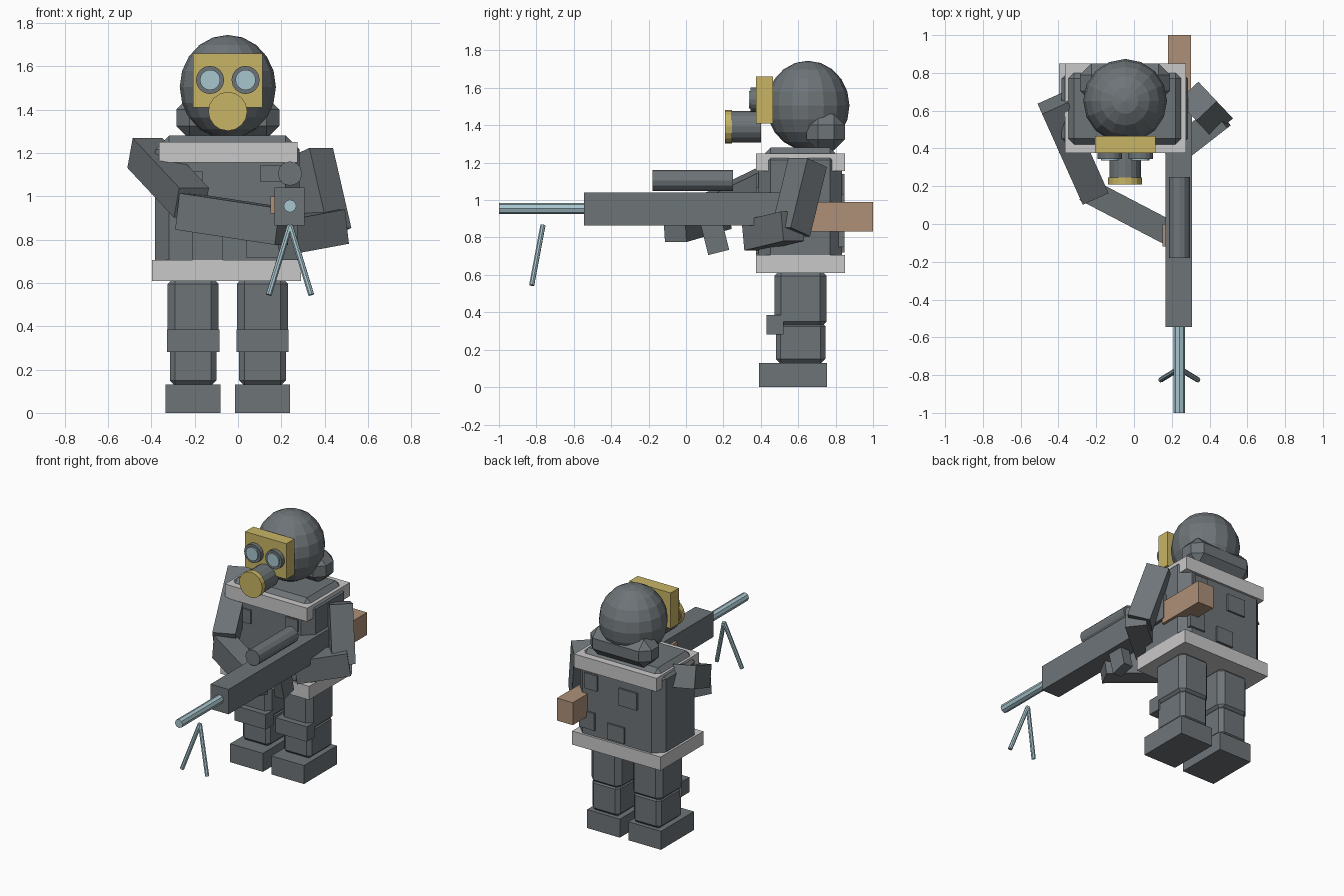
import bpy, bmesh
from math import pi
from mathutils import Vector, Matrix

if "Cube" in bpy.data.objects:
    bpy.data.objects.remove(bpy.data.objects["Cube"], do_unlink=True)


def material(name, rgb):
    m = bpy.data.materials.new(name)
    m.use_nodes = True
    m.diffuse_color = (*rgb, 1)
    m.node_tree.nodes["Principled BSDF"].inputs["Base Color"].default_value = (*rgb, 1)
    return m


GREY = material("slate grey", (0.155, 0.175, 0.187))
PALE = material("pale grey", (0.59, 0.58, 0.58))
YELLOW = material("mustard yellow", (0.58, 0.46, 0.13))
BROWN = material("wood brown", (0.42, 0.28, 0.19))
BLUE = material("pale blue", (0.39, 0.56, 0.61))
CX = -0.047  # body centre line


def finish(name, bm, mat):
    mesh = bpy.data.meshes.new(name)
    bm.to_mesh(mesh)
    bm.free()
    mesh.materials.append(mat)
    ob = bpy.data.objects.new(name, mesh)
    bpy.context.collection.objects.link(ob)
    return ob


def box(name, x, y, z, mat, bevel=0):
    """Box from (low, high) ranges, with optional chamfered edges."""
    bm = bmesh.new()
    bmesh.ops.create_cube(bm, size=1)
    size = [b - a for a, b in (x, y, z)]
    mid = [(a + b) / 2 for a, b in (x, y, z)]
    bmesh.ops.scale(bm, vec=size, verts=bm.verts)
    bmesh.ops.translate(bm, vec=mid, verts=bm.verts)
    if bevel:
        bmesh.ops.bevel(bm, geom=bm.edges[:], offset=bevel, segments=1,
                        profile=0.5, affect='EDGES')
    return finish(name, bm, mat)


def along(a, b):
    a, b = Vector(a), Vector(b)
    turn = (b - a).to_track_quat('Z', 'Y').to_matrix().to_4x4()
    return Matrix.Translation((a + b) / 2) @ turn, (b - a).length


def limb(name, a, b, width, depth, mat):
    """Square bar running from a to b."""
    place, length = along(a, b)
    bm = bmesh.new()
    bmesh.ops.create_cube(bm, size=1)
    bmesh.ops.scale(bm, vec=(width, depth, length), verts=bm.verts)
    bmesh.ops.transform(bm, matrix=place, verts=bm.verts)
    return finish(name, bm, mat)


def rod(name, a, b, radius, sides, mat):
    place, length = along(a, b)
    bm = bmesh.new()
    bmesh.ops.create_cone(bm, cap_ends=True, segments=sides, radius1=radius,
                          radius2=radius, depth=length, matrix=place)
    return finish(name, bm, mat)


# Legs, mirrored about the body centre
for side, s in (("right", -1), ("left", 1)):
    c = CX + s * 0.16
    box(side + "_boot", (c - 0.127, c + 0.127), (0.39, 0.755), (0, 0.13), GREY)
    box(side + "_shin", (c - 0.108, c + 0.108), (0.48, 0.745), (0.125, 0.35), GREY, 0.025)
    box(side + "_thigh", (c - 0.118, c + 0.118), (0.472, 0.752), (0.315, 0.63), GREY, 0.035)
    box(side + "_knee_pad", (c - 0.121, c + 0.121), (0.43, 0.52), (0.28, 0.385), GREY)

# Torso with pale trim bands
box("torso", (-0.383, 0.285), (0.387, 0.835), (0.62, 1.28), GREY, 0.065)
box("lower_band", (-0.398, 0.29), (0.375, 0.85), (0.61, 0.705), PALE)
box("upper_band", (-0.365, 0.275), (0.375, 0.85), (1.155, 1.25), PALE)

# Pouches, front and back: x range, z range
FRONT = [((-0.27, -0.165), (1.02, 1.115)), ((0.105, 0.2), (1.065, 1.145)),
         ((-0.21, -0.07), (0.7, 0.84)), ((0.04, 0.19), (0.715, 0.85))]
BACK = [((-0.21, -0.07), (0.98, 1.1)), ((-0.11, 0.02), (0.72, 0.83)),
        ((0.12, 0.24), (0.75, 0.87)), ((0.1, 0.2), (1.03, 1.14))]
for label, y, spots in (("front", (0.375, 0.42), FRONT), ("back", (0.8, 0.848), BACK)):
    for i, (x, z) in enumerate(spots):
        box(f"{label}_pouch_{i + 1}", x, y, z, GREY)

# Head and the rolled hood behind it
bm = bmesh.new()
bmesh.ops.create_uvsphere(bm, u_segments=16, v_segments=10, radius=0.222)
bmesh.ops.scale(bm, vec=(1, 1, 1.08), verts=bm.verts)
bmesh.ops.translate(bm, vec=(CX, 0.652, 1.505), verts=bm.verts)
finish("head", bm, GREY)
box("hood_roll", (-0.285, 0.191), (0.645, 0.85), (1.265, 1.46), GREY, 0.06)

# Mask: plate, eyepieces and filter
box("mask_plate", (-0.207, 0.113), (0.375, 0.465), (1.41, 1.66), YELLOW)
for side, s in (("right", -1), ("left", 1)):
    x = CX + s * 0.082
    rod(side + "_eye_rim", (x, 0.38, 1.537), (x, 0.345, 1.537), 0.065, 16, GREY)
    rod(side + "_eye_lens", (x, 0.36, 1.537), (x, 0.337, 1.537), 0.047, 16, BLUE)
rod("filter_body", (CX, 0.4, 1.392), (CX, 0.24, 1.392), 0.083, 16, GREY)
rod("filter_cap", (CX, 0.245, 1.392), (CX, 0.208, 1.392), 0.09, 16, YELLOW)

# Arms holding the gun
limb("right_upper_arm", (-0.43, 0.64, 1.2), (-0.215, 0.16, 0.97), 0.15, 0.15, GREY)
limb("right_forearm", (-0.25, 0.18, 0.93), (0.21, -0.06, 0.86), 0.13, 0.17, GREY)
limb("left_upper_arm", (0.335, 0.65, 1.2), (0.42, 0.56, 0.83), 0.15, 0.15, GREY)
limb("left_forearm", (0.46, 0.57, 0.86), (0.19, 0.36, 0.81), 0.14, 0.16, GREY)

# Gun
gx = 0.24
box("gun_receiver", (0.168, 0.308), (-0.545, 0.66), (0.865, 1.04), GREY)
box("gun_stock", (0.18, 0.303), (0.64, 1.0), (0.832, 0.99), BROWN)
box("gun_side_grip", (0.15, 0.2), (-0.12, 0.0), (0.92, 1.0), BROWN)
limb("gun_trigger_grip", (gx, 0.13, 0.9), (gx, 0.175, 0.72), 0.07, 0.115, GREY)
rod("gun_barrel", (gx, -0.5, 0.955), (gx, -1, 0.955), 0.03, 8, BLUE)
rod("gun_scope", (gx, 0.25, 1.105), (gx, -0.18, 1.105), 0.056, 12, GREY)
for side, s in (("right", -1), ("left", 1)):
    rod(side + "_bipod_leg", (gx, -0.765, 0.865), (gx + s * 0.098, -0.825, 0.545),
        0.014, 8, BLUE)
